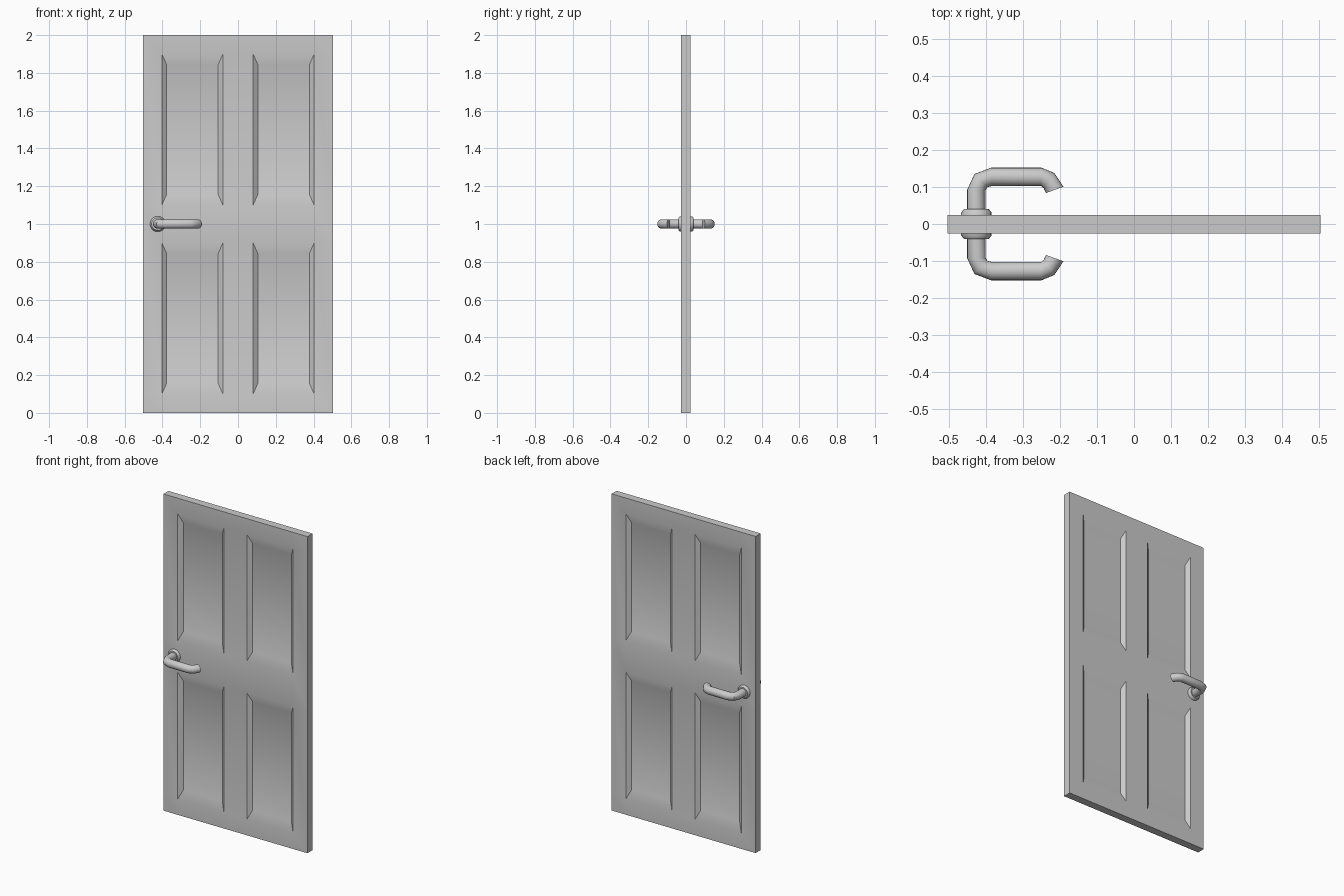
import bpy, bmesh
from math import sin, cos, pi, radians
from mathutils import Vector

if "Cube" in bpy.data.objects:
    bpy.data.objects.remove(bpy.data.objects["Cube"])


def finish(name, bm, angle):
    bmesh.ops.recalc_face_normals(bm, faces=bm.faces[:])
    me = bpy.data.meshes.new(name)
    bm.to_mesh(me)
    bm.free()
    ob = bpy.data.objects.new(name, me)
    bpy.context.collection.objects.link(ob)
    bpy.ops.object.select_all(action='DESELECT')
    ob.select_set(True)
    bpy.context.view_layer.objects.active = ob
    bpy.ops.object.shade_smooth_by_angle(angle=radians(angle))
    return ob


def sweep(name, stations, side, z=1.0, sides=20):
    """Round tube through (x, y, heading in degrees, radius); side flips y."""
    bm = bmesh.new()
    rings = []
    for x, y, heading, r in stations:
        h = radians(heading)
        across = Vector((-sin(h), cos(h), 0))
        ring = []
        for i in range(sides):
            a = 2 * pi * i / sides
            p = Vector((x, y, z)) + across * r * cos(a) + Vector((0, 0, r * sin(a)))
            ring.append(bm.verts.new((p.x, p.y * side, p.z)))
        rings.append(ring)
    for a, b in zip(rings, rings[1:]):
        for i in range(sides):
            j = (i + 1) % sides
            bm.faces.new((a[i], a[j], b[j], b[i]))
    bm.faces.new(rings[0])
    bm.faces.new(rings[-1])
    return finish(name, bm, 40)


# Door slab, cut along the panel borders
W, T, H = 1.007, 0.05, 2.0
bm = bmesh.new()
bmesh.ops.create_cube(bm, size=1)
for v in bm.verts:
    v.co = Vector((v.co.x * W, v.co.y * T - 0.001, (v.co.z + 0.5) * H))
cuts = [((x, 0, 0), (1, 0, 0)) for x in (-0.403, -0.08, 0.08, 0.403)]
cuts += [((0, 0, z), (0, 0, 1)) for z in (0.1, 0.9, 1.1, 1.9)]
for co, no in cuts:
    bmesh.ops.bisect_plane(bm, geom=bm.verts[:] + bm.edges[:] + bm.faces[:],
                           plane_co=co, plane_no=no)

# Recessed panels on both sides
bm.normal_update()
panels = []
for f in bm.faces:
    c = f.calc_center_median()
    if abs(f.normal.y) > 0.9 and 0.1 < abs(c.x) < 0.4 and 0.2 < abs(c.z - 1) < 0.85:
        panels.append(f)
for f in bmesh.ops.extrude_discrete_faces(bm, faces=panels)['faces']:
    c = f.calc_center_median()
    inward = -0.02 if c.y > 0 else 0.02
    for v in f.verts:
        v.co = Vector((c.x + (v.co.x - c.x) * 0.845, v.co.y + inward,
                       c.z + (v.co.z - c.z) * 0.86))
finish("door_slab", bm, 30)

# Lever handles and round roses, front and back
R = 0.025
lever = [(-0.425, 0.01, 90, R), (-0.425, 0.092, 90, R), (-0.413, 0.117, 45, R),
         (-0.385, 0.127, 0, R), (-0.25, 0.127, 0, R),
         (-0.229, 0.117, -35, R), (-0.214, 0.092, -70, R)]
rose = [(-0.425, 0.01, 90, 0.041), (-0.425, 0.031, 90, 0.041),
        (-0.425, 0.041, 90, 0.033)]
for label, side in (("front", -1), ("back", 1)):
    sweep(label + "_lever", lever, side)
    sweep(label + "_rose", rose, side)
